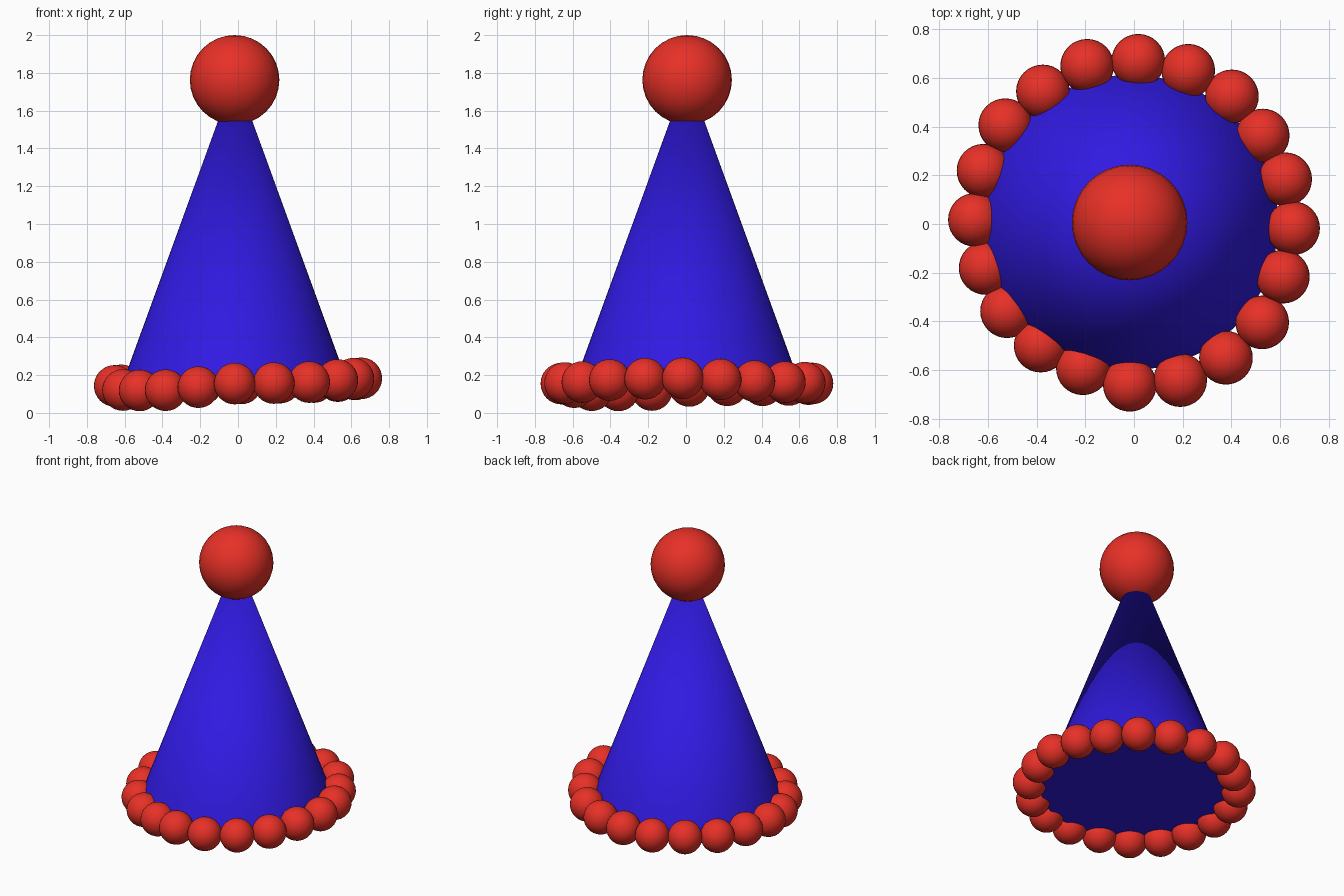
import bpy
from math import radians, cos, sin

if "Cube" in bpy.data.objects:
    bpy.data.objects.remove(bpy.data.objects["Cube"])


def material(name, rgb):
    mat = bpy.data.materials.new(name)
    mat.diffuse_color = (*rgb, 1)
    mat.use_nodes = True
    mat.node_tree.nodes["Principled BSDF"].inputs["Base Color"].default_value = mat.diffuse_color
    return mat


red = material("red", (0.8, 0.03, 0.02))
blue = material("blue", (0.03, 0.01, 0.75))


def finish(name, mat):
    obj = bpy.context.object
    obj.name = name
    obj.data.materials.append(mat)
    bpy.ops.object.shade_smooth_by_angle(angle=radians(40))
    return obj


def ball(name, radius, location):
    bpy.ops.mesh.primitive_uv_sphere_add(segments=32, ring_count=16,
                                         radius=radius, location=location)
    return finish(name, red)


# Closed cone of the hat
BASE, APEX = 0.13, 1.795
bpy.ops.mesh.primitive_cone_add(vertices=64, radius1=0.606, radius2=0,
                                depth=APEX - BASE,
                                location=(-0.015, 0.006, (BASE + APEX) / 2))
finish("hat_cone", blue)

# Large ball on the tip
ball("tip_ball", 0.237, (-0.018, 0.006, 1.763))

# Slightly uneven ring of balls round the brim: (distance from axis, height),
# counter-clockwise from the right side
brim = [(0.653, 0.183), (0.647, 0.177), (0.641, 0.168), (0.660, 0.163),
        (0.667, 0.160), (0.670, 0.156), (0.677, 0.152), (0.660, 0.148),
        (0.666, 0.146), (0.655, 0.146), (0.653, 0.143), (0.635, 0.121),
        (0.632, 0.119), (0.629, 0.120), (0.628, 0.136), (0.660, 0.155),
        (0.668, 0.158), (0.666, 0.163), (0.663, 0.174), (0.648, 0.181)]
for i, (dist, height) in enumerate(brim):
    a = radians(-1.5 + i * 360 / len(brim))
    ball(f"brim_ball_{i + 1}", 0.11, (dist * cos(a), dist * sin(a), height))
